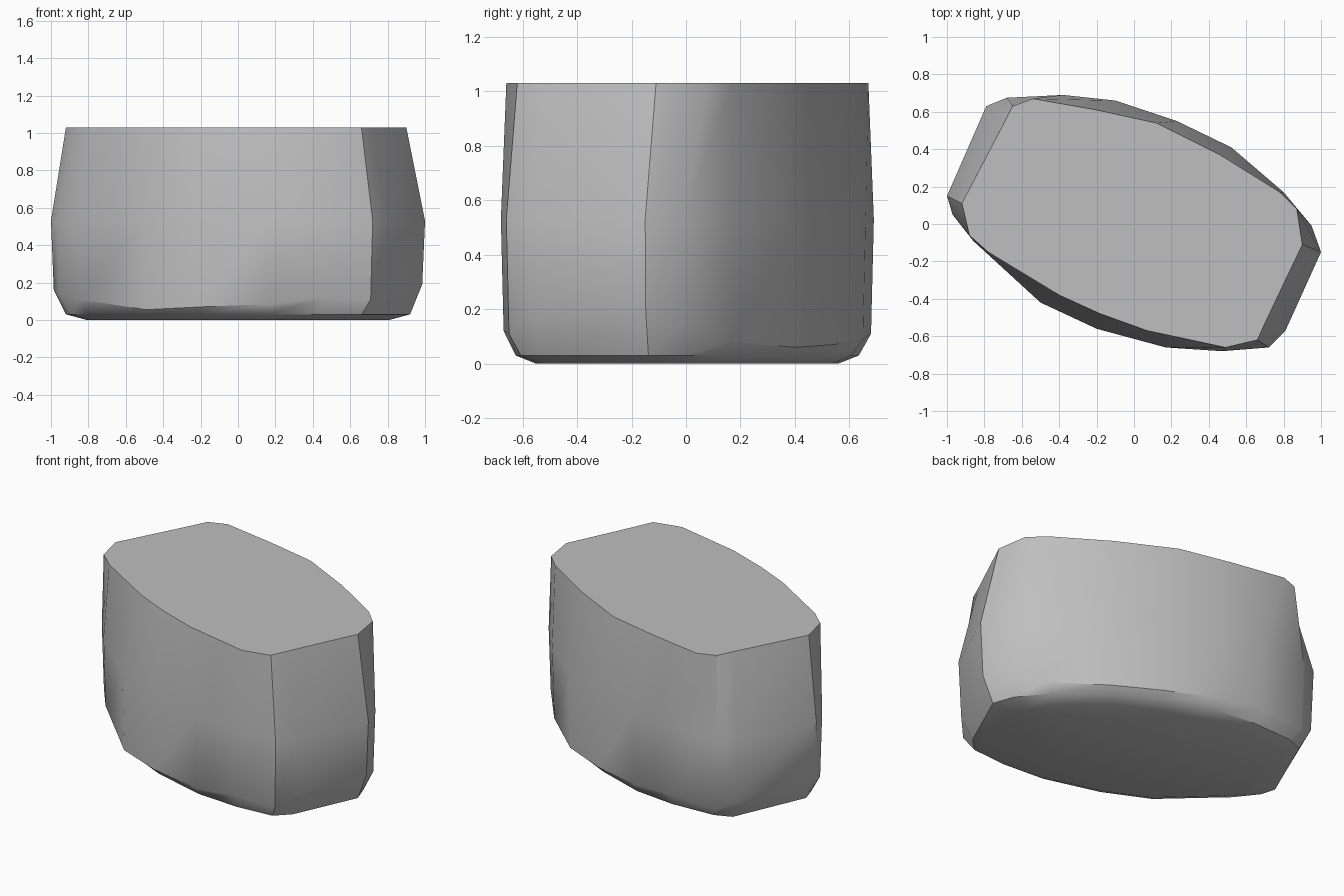
import bpy
import bmesh
import math

cube = bpy.data.objects.get("Cube")
if cube:
    bpy.data.objects.remove(cube)

# Outline of the flat top, counter-clockwise from the left tip
TOP = [(0.90, -0.11), (0.87, 0.08), (0.78, 0.17), (0.46, 0.37), (0.12, 0.54),
       (-0.2, 0.61), (-0.54, 0.67), (-0.65, 0.63), (-0.70, 0.53), (-0.92, 0.11),
       (-0.88, -0.06), (-0.78, -0.15), (-0.4, -0.38), (-0.18, -0.48),
       (0.07, -0.57), (0.49, -0.66), (0.66, -0.62), (0.70, -0.53)]

# Widest outline at the belly, matching the top point by point
BELLY = [(1.0, -0.15), (0.95, -0.01), (0.80, 0.17), (0.52, 0.41), (0.23, 0.55),
         (-0.1, 0.66), (-0.38, 0.69), (-0.68, 0.675), (-0.79, 0.63), (-1.0, 0.15),
         (-0.97, 0.05), (-0.86, -0.09), (-0.5, -0.42), (-0.2, -0.56),
         (0.17, -0.66), (0.47, -0.68), (0.72, -0.66), (0.81, -0.57)]

# Uneven height of the chipped lower edge
CHIP = [0.19, 0.15, 0.08, 0.06, 0.07, 0.09, 0.11, 0.09, 0.15,
        0.16, 0.14, 0.11, 0.055, 0.07, 0.085, 0.12, 0.11, 0.18]

stone = bpy.data.materials.new("stone grey")
stone.use_nodes = True
colour = (0.52, 0.52, 0.52, 1)
stone.diffuse_color = colour
stone.node_tree.nodes["Principled BSDF"].inputs["Base Color"].default_value = colour

bm = bmesh.new()


def ring(outline, scale, heights):
    return [bm.verts.new((x * scale, y * scale, z))
            for (x, y), z in zip(outline, heights)]


n = len(TOP)
rings = [
    ring(BELLY, 0.81, [0] * n),        # underside
    ring(BELLY, 0.92, [0.03] * n),     # foot
    ring(BELLY, 0.985, CHIP),          # chipped edge
    ring(BELLY, 1.0, [0.53] * n),      # belly
    ring(TOP, 1.0, [1.03] * n),        # top
]

# Skin the rings and cap both ends
for low, high in zip(rings, rings[1:]):
    for i in range(n):
        j = (i + 1) % n
        bm.faces.new((low[i], low[j], high[j], high[i]))
bm.faces.new(rings[-1])
bm.faces.new(rings[0][::-1])
bmesh.ops.recalc_face_normals(bm, faces=bm.faces)

mesh = bpy.data.meshes.new("stone_block")
bm.to_mesh(mesh)
bm.free()
mesh.materials.append(stone)
block = bpy.data.objects.new("stone_block", mesh)
bpy.context.collection.objects.link(block)

# Smooth sides with crisp rims
bpy.ops.object.select_all(action="DESELECT")
block.select_set(True)
bpy.context.view_layer.objects.active = block
bpy.ops.object.shade_smooth_by_angle(angle=math.radians(35))
